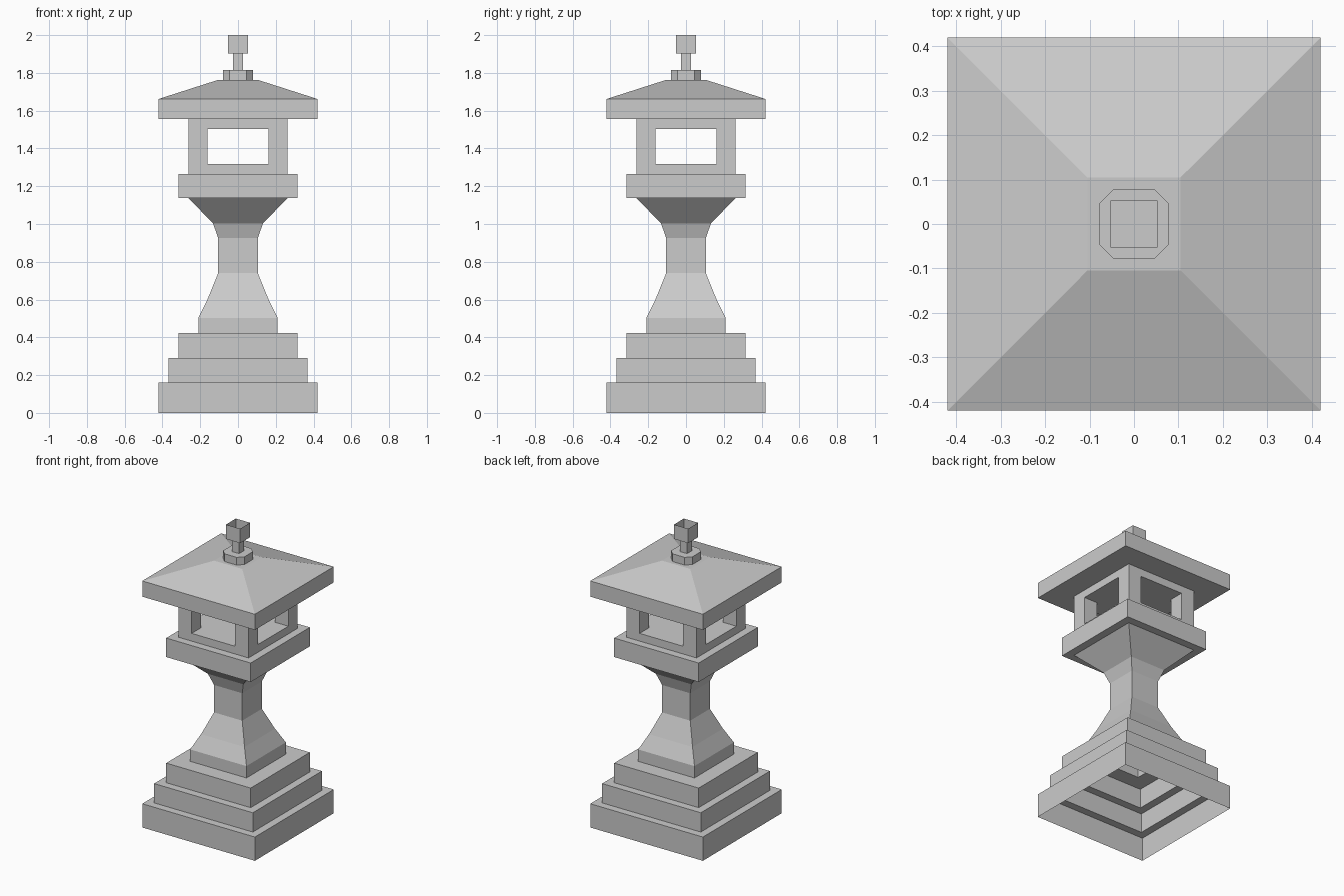
import bpy, bmesh

if "Cube" in bpy.data.objects:
    bpy.data.objects.remove(bpy.data.objects["Cube"])

SQUARE = [(-1, -1), (1, -1), (1, 1), (-1, 1)]
C = 0.57  # corner cut of the octagonal collar
OCTAGON = [(-C, -1), (C, -1), (1, -C), (1, C), (C, 1), (-C, 1), (-1, C), (-1, -C)]


def add_object(name, bm):
    mesh = bpy.data.meshes.new(name)
    bm.to_mesh(mesh)
    bm.free()
    obj = bpy.data.objects.new(name, mesh)
    bpy.context.collection.objects.link(obj)
    return obj


def loft(name, profile, outline=SQUARE, cap_top=False, cap_bottom=False):
    """Stack scaled copies of an outline along (half width, z) points."""
    bm = bmesh.new()
    rings = [[bm.verts.new((x * r, y * r, z)) for x, y in outline] for r, z in profile]
    n = len(outline)
    for low, high in zip(rings, rings[1:]):
        for i in range(n):
            j = (i + 1) % n
            bm.faces.new((low[i], low[j], high[j], high[i]))
    if cap_top:
        bm.faces.new(rings[-1])
    if cap_bottom:
        bm.faces.new(rings[0][::-1])
    return add_object(name, bm)


def box(name, hx, hy, z0, z1):
    bm = bmesh.new()
    bmesh.ops.create_cube(bm, size=1)
    for v in bm.verts:
        v.co = (v.co.x * 2 * hx, v.co.y * 2 * hy, z0 + (v.co.z + 0.5) * (z1 - z0))
    return add_object(name, bm)


# Stepped base, hollow and open underneath
loft("stepped_base", [(0.42, 0), (0.42, 0.16), (0.368, 0.16), (0.368, 0.29),
                      (0.315, 0.29), (0.315, 0.422), (0.21, 0.422)])

# Waisted pillar flaring out to the platform
loft("pillar", [(0.21, 0.422), (0.21, 0.502), (0.162, 0.60), (0.105, 0.74),
                (0.105, 0.925), (0.132, 1.003), (0.262, 1.137)])

# Platform under the lamp chamber
loft("platform", [(0.262, 1.137), (0.315, 1.137), (0.315, 1.265), (0.262, 1.265)])

# Lamp chamber with windows running through in both directions
chamber = box("lamp_chamber", 0.262, 0.262, 1.265, 1.556)
for name, hx, hy in (("window_cutter_x", 0.5, 0.162), ("window_cutter_y", 0.162, 0.5)):
    cutter = box(name, hx, hy, 1.317, 1.504)
    cutter.hide_render = True
    cutter.hide_viewport = True
    mod = chamber.modifiers.new(name, 'BOOLEAN')
    mod.operation = 'DIFFERENCE'
    mod.solver = 'EXACT'
    mod.object = cutter

# Roof with a flat top
loft("roof", [(0.262, 1.556), (0.42, 1.556), (0.42, 1.662), (0.105, 1.763)], cap_top=True)

# Finial: octagonal collar, thin stem and open-topped cup
loft("finial_collar", [(0.079, 1.763), (0.079, 1.815)], OCTAGON, cap_top=True)
loft("finial_stem", [(0.026, 1.815), (0.026, 1.903)])
loft("finial_cup", [(0.053, 1.903), (0.053, 2.0)], cap_bottom=True)
